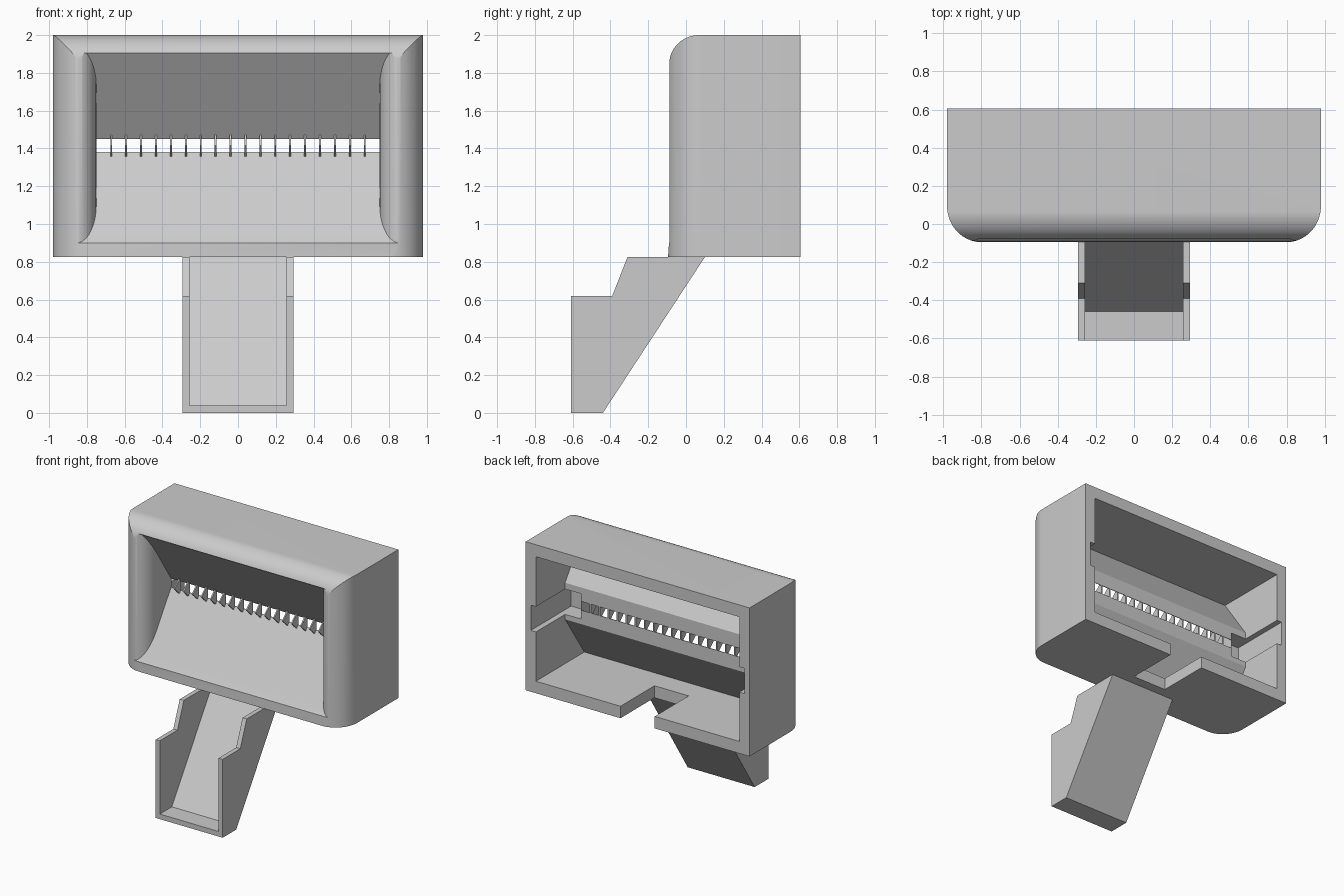
import bpy
import bmesh
import math

cube = bpy.data.objects.get("Cube")
if cube:
    bpy.data.objects.remove(cube, do_unlink=True)

grey = bpy.data.materials.new("light_grey")
grey.use_nodes = True
grey.diffuse_color = (0.6, 0.6, 0.6, 1)
grey.node_tree.nodes["Principled BSDF"].inputs["Base Color"].default_value = (0.6, 0.6, 0.6, 1)


def prism(name, points, low, high, axis):
    """Extrude a profile: axis 'x' takes (y, z) points, axis 'z' takes (x, y)."""
    bm = bmesh.new()
    place = (lambda p, d: (d, p[0], p[1])) if axis == "x" else (lambda p, d: (p[0], p[1], d))
    a = [bm.verts.new(place(p, low)) for p in points]
    b = [bm.verts.new(place(p, high)) for p in points]
    bm.faces.new(a[::-1])
    bm.faces.new(b)
    for i in range(len(a)):
        j = (i + 1) % len(a)
        bm.faces.new((a[i], a[j], b[j], b[i]))
    bmesh.ops.recalc_face_normals(bm, faces=bm.faces)
    mesh = bpy.data.meshes.new(name)
    bm.to_mesh(mesh)
    bm.free()
    mesh.materials.append(grey)
    obj = bpy.data.objects.new(name, mesh)
    bpy.context.collection.objects.link(obj)
    return obj


def box(name, x0, x1, y0, y1, z0, z1):
    return prism(name, [(y0, z0), (y1, z0), (y1, z1), (y0, z1)], x0, x1, "x")


def combine(obj, tool, operation):
    """Apply a boolean and remove its tool."""
    mod = obj.modifiers.new(operation, "BOOLEAN")
    mod.operation = operation
    mod.solver = "EXACT"
    mod.object = tool
    bpy.context.view_layer.update()
    graph = bpy.context.evaluated_depsgraph_get()
    mesh = bpy.data.meshes.new_from_object(obj.evaluated_get(graph))
    obj.modifiers.clear()
    obj.data = mesh
    bpy.data.objects.remove(tool, do_unlink=True)


def arc(cx, cy, rx, ry, start, end, steps=14):
    angles = [math.radians(start + (end - start) * i / steps) for i in range(steps + 1)]
    return [(cx + rx * math.cos(t), cy + ry * math.sin(t)) for t in angles]


def mirrored(half):
    return half + [(-x, y) for x, y in reversed(half)]


# Housing: rounded side profile crossed with a rounded plan
side = [(0.605, 0.825), (-0.095, 0.825), (-0.088, 0.93)]
side += arc(0.07, 1.85, 0.158, 0.15, 180, 90) + [(0.605, 2.0)]
housing = prism("housing", side, -1.5, 1.5, "x")
plan = mirrored([(0.98, 0.8)] + arc(0.8, 0.095, 0.18, 0.19, 0, -90))
combine(housing, prism("plan_tool", plan, 0.5, 2.5, "z"), "INTERSECT")

# Rear cavity leaves two sloping panels behind the front opening
cavity = [(0.8, 0.92), (0.0, 0.92), (0.24, 1.27), (0.24, 1.56), (0.0, 1.905), (0.8, 1.905)]
combine(housing, prism("cavity_tool", cavity, -0.89, 0.89, "x"), "DIFFERENCE")

# Front funnel: wedge with flared, rounded sides
wedge = [(-0.3, 0.89), (-0.1, 0.89), (-0.085, 0.905), (-0.06, 0.94), (0.235, 1.38), (0.3, 1.38),
         (0.3, 1.45), (0.235, 1.45), (-0.07, 1.905), (-0.3, 1.905)]
funnel = prism("funnel_tool", wedge, -0.95, 0.95, "x")
flare = mirrored([(0.86, -0.4)] + arc(0.86, 0.05, 0.11, 0.14, 270, 180) + [(0.75, 0.4)])
combine(funnel, prism("flare_tool", flare, 0.5, 2.5, "z"), "INTERSECT")
combine(housing, funnel, "DIFFERENCE")

# Side slots at the height of the gap, and the notch in the bottom wall
for s in (-1, 1):
    x0, x1 = sorted((s * 0.751, s * 0.935))
    combine(housing, box("slot_tool", x0, x1, 0.1, 0.8, 1.31, 1.51), "DIFFERENCE")
combine(housing, box("notch_tool", -0.15, 0.15, 0.18, 0.8, 0.7, 0.95), "DIFFERENCE")

# Row of comb teeth across the gap
for i in range(1, 19):
    x = -0.75 + i * 1.5 / 19
    prism(f"comb_tooth_{i}", [(0.16, 1.415), (0.239, 1.34), (0.239, 1.49)],
          x - 0.005, x + 0.005, "x")

# Chute: open tray with stepped side walls
chute = prism("chute", [(-0.61, 0), (-0.44, 0), (0.1, 0.825), (-0.31, 0.825),
                        (-0.39, 0.62), (-0.61, 0.62)], -0.293, 0.293, "x")
tray = [(-0.8, 0.04), (-0.46, 0.04), (0.103, 0.9), (-0.8, 0.9)]
combine(chute, prism("tray_tool", tray, -0.257, 0.257, "x"), "DIFFERENCE")

# Smooth the rounded housing, keeping its edges sharp
bpy.ops.object.select_all(action="DESELECT")
housing.select_set(True)
bpy.context.view_layer.objects.active = housing
bpy.ops.object.shade_smooth_by_angle(angle=math.radians(25))
